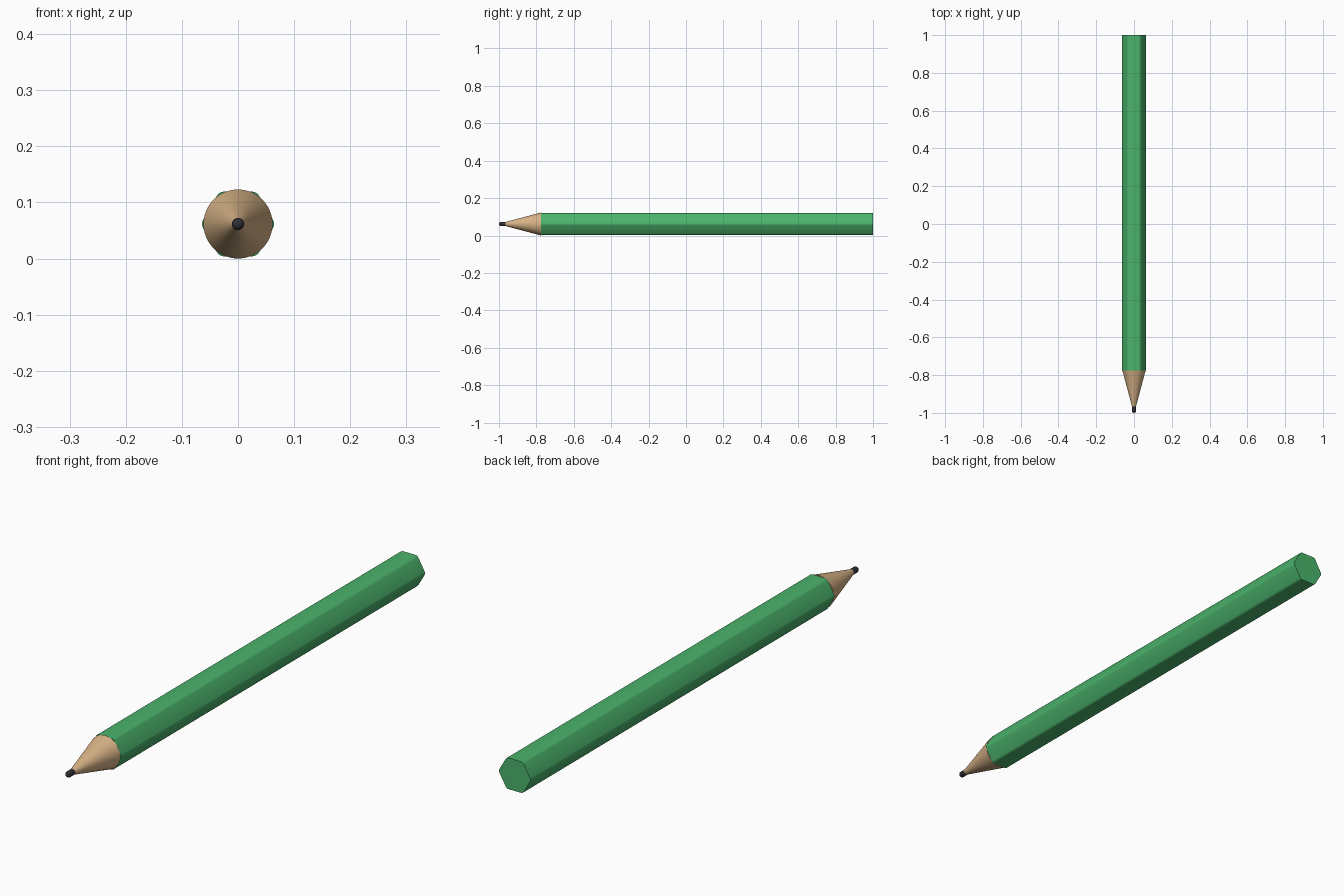
import bpy, bmesh, math
from mathutils import Matrix

if "Cube" in bpy.data.objects:
    bpy.data.objects.remove(bpy.data.objects["Cube"])

CZ = 0.0615  # height of the pencil axis


def material(name, rgb):
    m = bpy.data.materials.new(name)
    m.diffuse_color = (*rgb, 1)
    m.use_nodes = True
    m.node_tree.nodes["Principled BSDF"].inputs["Base Color"].default_value = m.diffuse_color
    return m


def lathe(name, profile, sides, mat):
    """Closed solid around the y axis from (y, radius) points."""
    bm = bmesh.new()
    rings = []
    for y, r in profile:
        rings.append([bm.verts.new((r * math.cos(2 * math.pi * i / sides), y,
                                    CZ + r * math.sin(2 * math.pi * i / sides)))
                      for i in range(sides)])
    for a, b in zip(rings, rings[1:]):
        for i in range(sides):
            j = (i + 1) % sides
            bm.faces.new((a[i], a[j], b[j], b[i]))
    bm.faces.new(rings[0])
    bm.faces.new(rings[-1])
    if sides == 6:  # soften the long edges of the hexagon
        long_edges = [e for e in bm.edges
                      if abs(e.verts[0].co.y - e.verts[1].co.y) > 0.5]
        bmesh.ops.bevel(bm, geom=long_edges, offset=0.007, segments=3,
                        profile=0.5, affect='EDGES')
    bmesh.ops.recalc_face_normals(bm, faces=bm.faces)
    me = bpy.data.meshes.new(name)
    bm.to_mesh(me)
    bm.free()
    me.materials.append(mat)
    ob = bpy.data.objects.new(name, me)
    bpy.context.collection.objects.link(ob)
    bpy.ops.object.select_all(action='DESELECT')
    ob.select_set(True)
    bpy.context.view_layer.objects.active = ob
    bpy.ops.object.shade_smooth_by_angle(angle=math.radians(35))
    return ob


# Painted hexagonal barrel
lathe("barrel", [(-0.775, 0.0665), (1.0, 0.0665)], 6,
      material("green_paint", (0.07, 0.45, 0.15)))

# Sharpened wood cone
lathe("wood_cone", [(-0.978, 0.0075), (-0.775, 0.0615)], 48,
      material("bare_wood", (0.68, 0.45, 0.24)))

# Graphite lead with a rounded tip
R = 0.011
tip = [(-1 + R - R * math.cos(a), max(R * math.sin(a), 0.001))
       for a in (math.radians(d) for d in range(0, 91, 15))]
lathe("lead", tip + [(-0.94, R)], 24, material("graphite", (0.03, 0.03, 0.035)))
